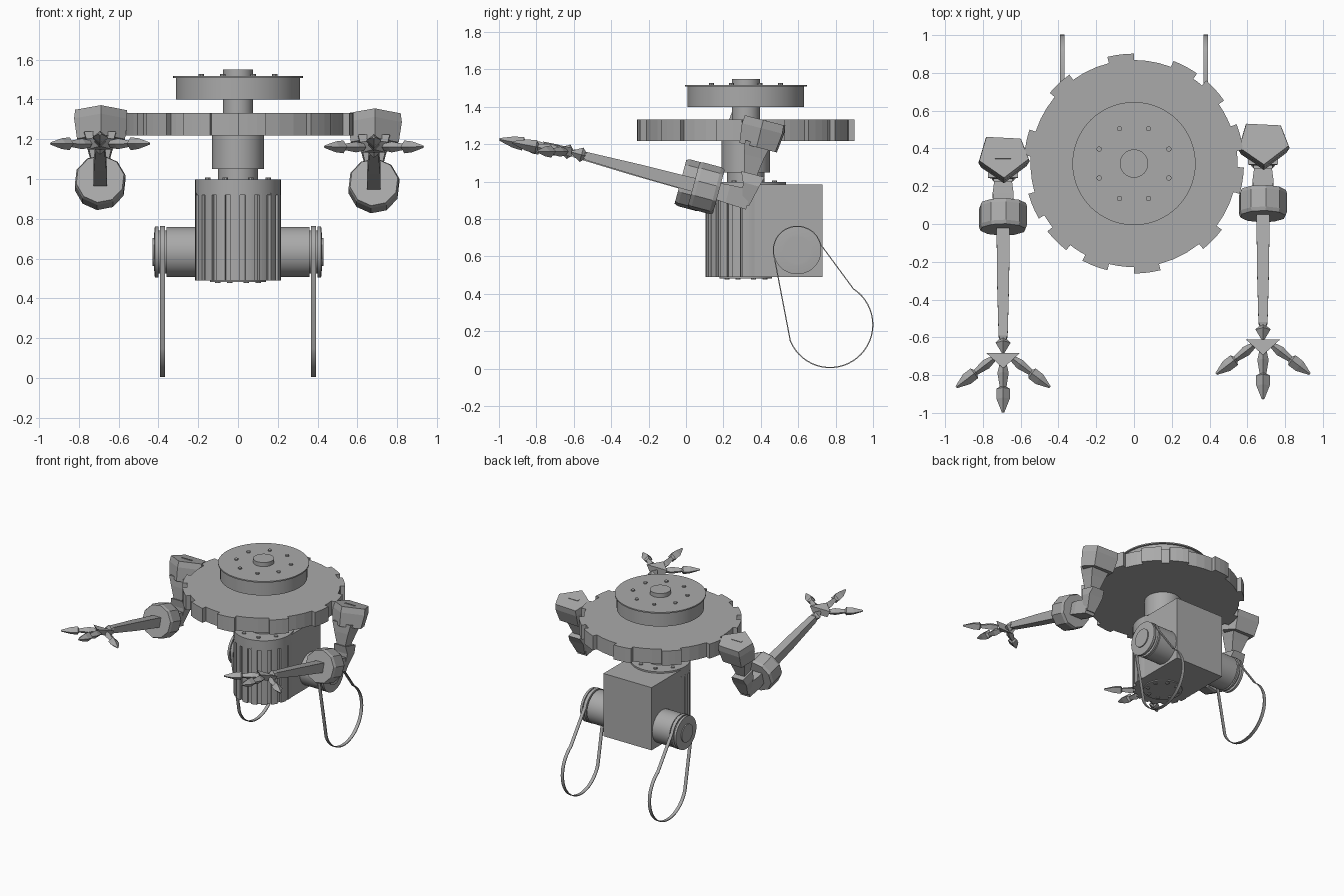
import bpy, bmesh, math
from mathutils import Vector, Matrix

if "Cube" in bpy.data.objects:
    bpy.data.objects.remove(bpy.data.objects["Cube"], do_unlink=True)

grey = bpy.data.materials.new("plain_grey")
grey.use_nodes = True
grey.diffuse_color = (0.4, 0.4, 0.4, 1)
grey.node_tree.nodes["Principled BSDF"].inputs["Base Color"].default_value = (0.4, 0.4, 0.4, 1)

AXIS_Y = 0.32            # spine of the turret
X, Y, Z = Vector((1, 0, 0)), Vector((0, 1, 0)), Vector((0, 0, 1))


def finish(name, bm, smooth=False):
    bmesh.ops.recalc_face_normals(bm, faces=bm.faces)
    mesh = bpy.data.meshes.new(name)
    bm.to_mesh(mesh)
    bm.free()
    mesh.materials.append(grey)
    obj = bpy.data.objects.new(name, mesh)
    bpy.context.collection.objects.link(obj)
    if smooth:
        bpy.ops.object.select_all(action='DESELECT')
        obj.select_set(True)
        bpy.context.view_layer.objects.active = obj
        bpy.ops.object.shade_smooth_by_angle(angle=math.radians(30))
    return obj


def loft(name, rings, smooth=False, closed=False):
    """Skin matching rings of points; cap the ends unless closed on itself."""
    bm = bmesh.new()
    vs = [[bm.verts.new(p) for p in r] for r in rings]
    n = len(vs[0])
    pairs = list(zip(vs, vs[1:])) + ([(vs[-1], vs[0])] if closed else [])
    for a, b in pairs:
        for i in range(n):
            j = (i + 1) % n
            bm.faces.new((a[i], a[j], b[j], b[i]))
    if not closed:
        bm.faces.new(vs[0])
        bm.faces.new(vs[-1])
    return finish(name, bm, smooth)


def ring(c, u, v, a, b, n, phase=0.0):
    """Ellipse-like polygon round c with half sizes a along u and b along v."""
    c = Vector(c)
    return [c + u * a * math.cos(t) + v * b * math.sin(t)
            for t in (phase + math.tau * i / n for i in range(n))]


def rect(c, u, v, a, b):
    r = math.sqrt(2)
    return ring(c, u, v, a * r, b * r, 4, math.pi / 4)


def lathe(name, profile, centre, axis=Z, n=48):
    """Turn a (radius, height) profile around an axis."""
    u, v = (X, Y) if axis == Z else (Y, Z)
    return loft(name, [ring(Vector(centre) + axis * h, u, v, r, r, n) for r, h in profile], True)


def bolts(name, count, radius, z0, z1, size=0.014):
    for i in range(count):
        t = math.tau * (i + 0.5) / count
        c = (radius * math.cos(t), AXIS_Y + radius * math.sin(t), 0)
        lathe(f"{name}_{i + 1}", [(size, z0), (size, z1)], c, n=10)


def toothed(name, teeth, low, high, z0, z1):
    """Disc with raised teeth, each given as (start, end) degrees."""
    outline = []
    for i, (a, b) in enumerate(teeth):
        nxt = teeth[(i + 1) % len(teeth)][0] + (360 if i == len(teeth) - 1 else 0)
        for lo, hi, r in ((a, b, high), (b, nxt, low)):
            outline += [(r, lo + (hi - lo) * k / 3) for k in range(4)]
    return loft(name, [[Vector((r * math.cos(math.radians(t)), AXIS_Y + r * math.sin(math.radians(t)), z))
                        for r, t in outline] for z in (z0, z1)])


# Turret: top wheel, toothed disc and stepped neck
spine = (0, AXIS_Y, 0)
lathe("top_wheel", [(0.312, 1.4), (0.312, 1.508), (0.326, 1.508), (0.326, 1.518)], spine, n=64)
lathe("top_hub", [(0.075, 1.5), (0.075, 1.55)], spine)
bolts("wheel_bolt", 8, 0.2, 1.51, 1.527)
lathe("upper_neck", [(0.075, 1.32), (0.075, 1.41)], spine)
centres = [-157, -135, -111, -83, -44, -9, 14, 42, 62, 97, 133, 169]
toothed("toothed_disc", [(c - 7, c + 7) for c in centres], 0.548, 0.582, 1.218, 1.332)
lathe("lower_neck", [(0.1, 0.98), (0.1, 1.05), (0.13, 1.05), (0.13, 1.23)], spine)

# Body: rear box with a fluted round front
loft("body_box", [rect((0, 0.515, z), X, Y, 0.21, 0.215) for z in (0.49, 0.985)])
step = 360 / 18
toothed("fluted_drum", [(i * step, i * step + step * 0.62) for i in range(18)], 0.198, 0.215, 0.49, 0.93)
lathe("drum_band", [(0.215, 0.92), (0.215, 0.997)], spine)
lathe("bottom_plate", [(0.14, 0.482), (0.14, 0.495)], spine)
bolts("bottom_bolt", 8, 0.11, 0.476, 0.49)
bolts("drum_bolt", 8, 0.165, 0.99, 1.006)

# Side pulleys and the hanging belts
PY, PZ, PR = 0.595, 0.633, 0.128
BY, BZ, BR = 0.77, 0.235, 0.229
for side, s in (("left", 1), ("right", -1)):
    groove = [(0.126, 0.2), (0.126, 0.36), (0.108, 0.36), (0.108, 0.368), (PR, 0.368), (PR, 0.383),
              (0.108, 0.383), (0.108, 0.4), (PR, 0.4), (PR, 0.418), (0.085, 0.422), (0.07, 0.422), (0.07, 0.43)]
    lathe(f"{side}_pulley", [(r, h * s) for r, h in groove], (0, PY, PZ), X)
    path = [(BY, BZ, BR, 202 + 215 * k / 30) for k in range(31)]
    path += [(PY, PZ, PR, 15 + 180 * k / 16) for k in range(17)]
    rings = []
    for cy, cz, r, deg in path:
        out = Y * math.cos(math.radians(deg)) + Z * math.sin(math.radians(deg))
        rings.append(rect(Vector((0.38 * s, cy, cz)) + out * r, X, out, 0.0125, 0.003))
    loft(f"{side}_belt", rings, True, closed=True)


def arm(side, origin):
    """Angular arm; points are given relative to the drum-shaped cuff."""
    o = Vector(origin)
    tilt = math.radians(15)
    d = Vector((0, -math.cos(tilt), math.sin(tilt)))     # along the forearm
    up = X.cross(-d)

    def P(x, y, z):
        return o + Vector((x, y, z))

    # Shoulder block: rounded pentagon, leaning back
    n = Vector((0, 0.25, 0.97)).normalized()
    w = n.cross(X)
    shape = [(-0.095, 0.12), (0.1, 0.11), (0.145, -0.01), (0.005, -0.12), (-0.135, -0.02)]
    top = P(0, 0.315, 0.362)
    loft(f"{side}_shoulder", [[top - n * h + X * x * k + w * y * k for x, y in shape]
                              for h, k in ((0, 0.93), (0.045, 0.97), (0.15, 0.86))])
    loft(f"{side}_shoulder_slot", [rect(top + n * h, X, w, 0.042, 0.008) for h in (-0.002, 0.004)])

    # Upper arm with a pinched waist and an elbow wedge
    loft(f"{side}_upper_arm", [rect(P(0, y, z), X, w, a, b) for y, z, a, b in (
        (0.275, 0.24, 0.08, 0.07), (0.255, 0.17, 0.06, 0.055), (0.235, 0.07, 0.035, 0.035))])
    loft(f"{side}_elbow", [rect(P(0, y, z), X, w, a, b) for y, z, a, b in (
        (0.25, 0.075, 0.05, 0.065), (0.24, 0.02, 0.06, 0.045), (0.21, -0.09, 0.035, 0.02))])
    loft(f"{side}_rear_forearm", [rect(o + d * t, X, up, a, b) for t, a, b in (
        (-0.235, 0.04, 0.055), (-0.12, 0.055, 0.05), (0, 0.05, 0.04))])

    # Cuff and forearm rod
    loft(f"{side}_cuff", [ring(o + d * t, X, up, r, r, 10, 0.2) for t, r in (
        (-0.07, 0.122), (-0.05, 0.13), (0.05, 0.13), (0.07, 0.122))])
    loft(f"{side}_forearm", [rect(o + d * t, X, up, a, b) for t, a, b in (
        (0, 0.035, 0.038), (0.35, 0.032, 0.032), (0.655, 0.024, 0.022), (0.68, 0.012, 0.012))])
    loft(f"{side}_wrist", [ring(o + d * t, X, up, a, a, 4) for t, a in (
        (0.66, 0.01), (0.69, 0.04), (0.75, 0.005))])

    # Triangular palm and three arrow-headed fingers
    palm = P(0, -0.72, 0.195)
    tri = [(-0.09, 0), (0.09, 0), (0, -0.082)]
    loft(f"{side}_palm", [[palm + Vector((x * k, y * k, h - y * 0.2)) for x, y in tri]
                          for h, k in ((-0.028, 0.7), (0.022, 1))])
    for label, a, b, size in (("middle", (0, -0.055, 0), (0, -0.315, 0.05), 1.0),
                              ("outer", (0.05, -0.03, 0), (0.248, -0.182, 0.002), 0.9),
                              ("inner", (-0.05, -0.03, 0), (-0.248, -0.182, 0.002), 0.9)):
        a, b = palm + Vector(a), palm + Vector(b)
        f = (b - a).normalized()
        across = f.cross(Z).normalized()
        over = across.cross(f)
        loft(f"{side}_{label}_finger", [ring(a.lerp(b, t), across, over, wd * size, ht * size, 4) for t, wd, ht in (
            (0, 0.018, 0.02), (0.2, 0.03, 0.03), (0.48, 0.018, 0.018),
            (0.52, 0.036, 0.036), (0.72, 0.036, 0.03), (1, 0.007, 0.007))])


arm("left", (0.683, 0.108, 0.965))
arm("right", (-0.693, 0.038, 0.981))
